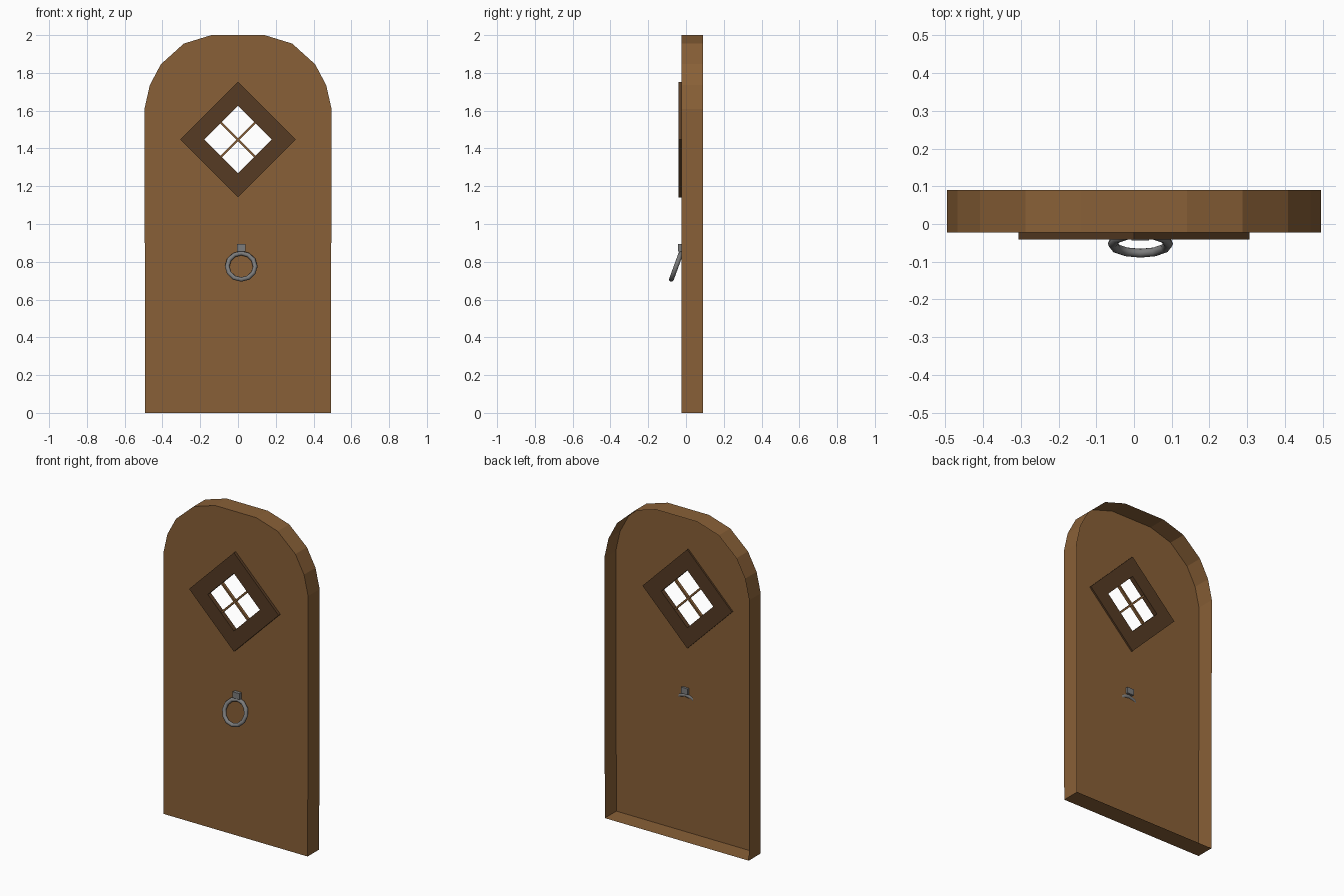
import bpy, bmesh, math
from mathutils import Matrix

if "Cube" in bpy.data.objects:
    bpy.data.objects.remove(bpy.data.objects["Cube"])


def material(name, rgb):
    m = bpy.data.materials.new(name)
    m.diffuse_color = (*rgb, 1)
    m.use_nodes = True
    m.node_tree.nodes["Principled BSDF"].inputs["Base Color"].default_value = m.diffuse_color
    return m


WOOD = material("door_brown", (0.25, 0.117, 0.038))
DARK = material("dark_brown", (0.092, 0.043, 0.017))
IRON = material("iron_grey", (0.2, 0.2, 0.2))


def finish(bm, name, mat):
    mesh = bpy.data.meshes.new(name)
    bm.to_mesh(mesh)
    bm.free()
    mesh.materials.append(mat)
    ob = bpy.data.objects.new(name, mesh)
    bpy.context.collection.objects.link(ob)
    return ob


def box(name, mat, loc, size, turn=0):
    bm = bmesh.new()
    bmesh.ops.create_cube(bm, size=1, matrix=Matrix.Translation(loc)
                          @ Matrix.Rotation(turn, 4, 'Y') @ Matrix.Diagonal((*size, 1)))
    return finish(bm, name, mat)


WIN_Z = 1.447          # window centre height
FRONT, BACK = -0.0225, 0.09

# Door: front sheet with a diamond hole, plus an open-backed rim
half = [(0, 0), (0.492, 0), (0.495, 1.61), (0.467, 1.735), (0.408, 1.846),
        (0.287, 1.955), (0.141, 2.0), (0, 2.0)]
h = 0.19
hole = [(0, WIN_Z + h), (h, WIN_Z), (0, WIN_Z - h)]
bm = bmesh.new()
for s in (1, -1):
    sheet = [bm.verts.new((s * x, FRONT, z)) for x, z in half + hole]
    bm.faces.new(sheet if s > 0 else sheet[::-1])
    rear = [bm.verts.new((s * x, BACK, z)) for x, z in half]
    for i in range(len(half) - 1):
        f = [sheet[i], rear[i], rear[i + 1], sheet[i + 1]]
        bm.faces.new(f if s > 0 else f[::-1])
bmesh.ops.remove_doubles(bm, verts=bm.verts, dist=1e-5)
finish(bm, "door", WOOD)

# Diamond window frame, slightly proud of the sheet on both sides
bm = bmesh.new()
rings = []
for r, y in ((0.306, -0.0405), (0.306, -0.012), (0.178, -0.012), (0.178, -0.0405)):
    rings.append([bm.verts.new((r * math.cos(k * math.pi / 2), y,
                                WIN_Z + r * math.sin(k * math.pi / 2))) for k in range(4)])
for j in range(4):
    a, b = rings[j], rings[(j + 1) % 4]
    for k in range(4):
        bm.faces.new((a[k], a[(k + 1) % 4], b[(k + 1) % 4], b[k]))
bmesh.ops.recalc_face_normals(bm, faces=bm.faces)
finish(bm, "window_frame", DARK)

# Crossed glazing bars
for i, s in enumerate((1, -1)):
    box(f"window_bar_{i + 1}", WOOD, (0, -0.026, WIN_Z), (0.26, 0.018, 0.011),
        s * math.pi / 4)

# Knocker: mount block and tilted ring
box("knocker_mount", IRON, (0.017, -0.026, 0.874), (0.046, 0.035, 0.038))
bpy.ops.mesh.primitive_torus_add(major_segments=12, minor_segments=8,
                                 major_radius=0.074, minor_radius=0.0125,
                                 location=(0.017, -0.052, 0.776),
                                 rotation=(math.radians(90 - 20), 0, 0))
ring = bpy.context.object
ring.name = "knocker_ring"
ring.data.materials.append(IRON)
bpy.ops.object.shade_smooth_by_angle(angle=math.radians(50))
